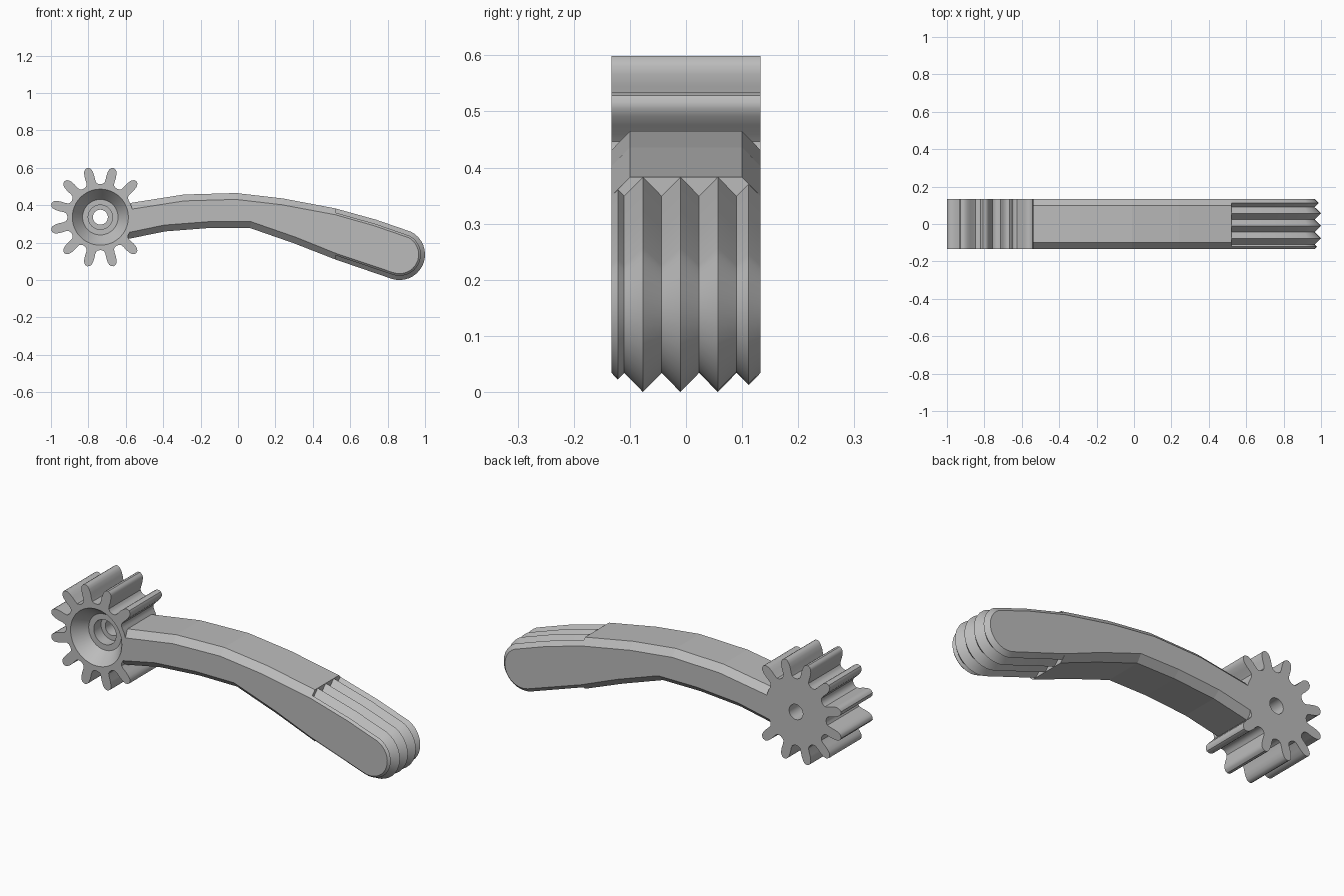
import bpy, bmesh
from math import sin, cos, radians, pi, atan2
from mathutils import Vector

if "Cube" in bpy.data.objects:
    bpy.data.objects.remove(bpy.data.objects["Cube"])

HALF = 0.133       # half thickness along y
BEVEL = 0.034      # chamfer size and groove depth
SEAM = 0.52        # x where the grooved grip starts

grey = bpy.data.materials.new("plain_grey")
grey.use_nodes = True
grey.diffuse_color = (0.5, 0.5, 0.5, 1)
grey.node_tree.nodes["Principled BSDF"].inputs["Base Color"].default_value = (0.5, 0.5, 0.5, 1)


def finish(name, bm, smooth):
    bmesh.ops.recalc_face_normals(bm, faces=bm.faces)
    mesh = bpy.data.meshes.new(name)
    bm.to_mesh(mesh)
    bm.free()
    mesh.materials.append(grey)
    obj = bpy.data.objects.new(name, mesh)
    bpy.context.collection.objects.link(obj)
    if smooth:
        bpy.ops.object.select_all(action='DESELECT')
        obj.select_set(True)
        bpy.context.view_layer.objects.active = obj
        bpy.ops.object.shade_smooth_by_angle(angle=radians(28))
    return obj


def ring(bm, points, y):
    return [bm.verts.new((p[0], y, p[1])) for p in points]


def bridge(bm, a, b):
    for i in range(len(a)):
        j = (i + 1) % len(a)
        bm.faces.new((a[i], a[j], b[j], b[i]))


def ring_edges(bm, r):
    return [bm.edges.get((r[i], r[i - 1])) for i in range(len(r))]


# --- gear ---
CX, CZ = -0.736, 0.336
tooth = [(0.178, 11.5), (0.185, 8.3), (0.2, 7.1), (0.225, 6.6), (0.246, 5.6),
         (0.26, 4.3), (0.268, 2.5), (0.272, 0)]


def polar(r, deg):
    return (CX + r * cos(radians(deg)), CZ + r * sin(radians(deg)))


outline = []
for n in range(12):
    mid = 15 + 30 * n
    outline.append(polar(0.176, mid - 15))
    flank = [(r, -a) for r, a in tooth] + [(r, a) for r, a in reversed(tooth[:-1])]
    for r, a in flank:
        # the two teeth facing the arm are left out
        outline.append(polar(0.176 if n in (0, 11) else r, mid + a))

bm = bmesh.new()
front, back = ring(bm, outline, -HALF), ring(bm, outline, HALF)
bridge(bm, front, back)

# conical recess, stepped bore and through hole
bore = [(0.15, -HALF), (0.095, -0.06), (0.065, -0.06), (0.065, 0.0), (0.04, 0.0), (0.04, HALF)]
rings = [ring(bm, [polar(r, i * 7.5) for i in range(48)], y) for r, y in bore]
for a, b in zip(rings, rings[1:]):
    bridge(bm, a, b)
for outer, inner in ((front, rings[0]), (back, rings[-1])):
    bmesh.ops.triangle_fill(bm, use_beauty=True,
                            edges=ring_edges(bm, outer) + ring_edges(bm, inner))
finish("gear", bm, True)

# --- lever outline, clockwise from the gear along the top ---
top = [(-0.575, 0.412), (-0.29, 0.457), (-0.01, 0.465), (0.24, 0.436), (SEAM, 0.383), (0.74, 0.322)]
tip = [(0.8635 + 0.1365 * cos(radians(a)), 0.1365 + 0.1365 * sin(radians(a)))
       for a in range(62, -109, -10)]
bottom = [(SEAM, 0.11), (0.3, 0.196), (0.064, 0.278), (-0.155, 0.278), (-0.39, 0.26), (-0.61, 0.215)]
path = [Vector(p) for p in top + tip + bottom]
seam_a, seam_b = 4, len(top) + len(tip)

normals = []
for i, p in enumerate(path):
    if i in (0, seam_a):
        normals.append(Vector((0, 1)))
    elif i in (seam_b, len(path) - 1):
        normals.append(Vector((0, -1)))
    else:
        d1, d2 = (p - path[i - 1]).normalized(), (path[i + 1] - p).normalized()
        d = (d1 + d2).normalized()
        normals.append(Vector((-d.y, d.x)) / d.dot(d1))


def layered_prism(name, pts, nrm, layers, smooth):
    """Stack copies of the outline along y, each inset by its own amount."""
    bm = bmesh.new()
    stack = [ring(bm, [p - n * inset for p, n in zip(pts, nrm)], y) for y, inset in layers]
    for a, b in zip(stack, stack[1:]):
        bridge(bm, a, b)
    bm.faces.new(stack[0])
    bm.faces.new(stack[-1])
    finish(name, bm, smooth)


# --- arm: chamfered bar ending inside the gear rim ---
layered_prism("arm",
              path[:seam_a + 1] + path[seam_b:] + [Vector((-0.575, 0.335))],
              normals[:seam_a + 1] + normals[seam_b:] + [Vector((0, 0))],
              [(-HALF, BEVEL), (-0.1, 0), (0.1, 0), (HALF, BEVEL)], False)

# --- grip: same bar with V grooves running round the end ---
PITCH, PEAK = 0.0667, -0.01


def groove_inset(y):
    t = abs((y - PEAK + PITCH / 2) % PITCH - PITCH / 2)
    return max(t * 2 * BEVEL / PITCH, abs(y) - HALF + BEVEL, 0)


ys = [-HALF, -0.1215, 0.1115, HALF] + [PEAK + k * PITCH / 2 for k in range(-3, 4)]
layered_prism("grip", path[seam_a:seam_b + 1], normals[seam_a:seam_b + 1],
              [(y, groove_inset(y)) for y in sorted(ys)], True)
